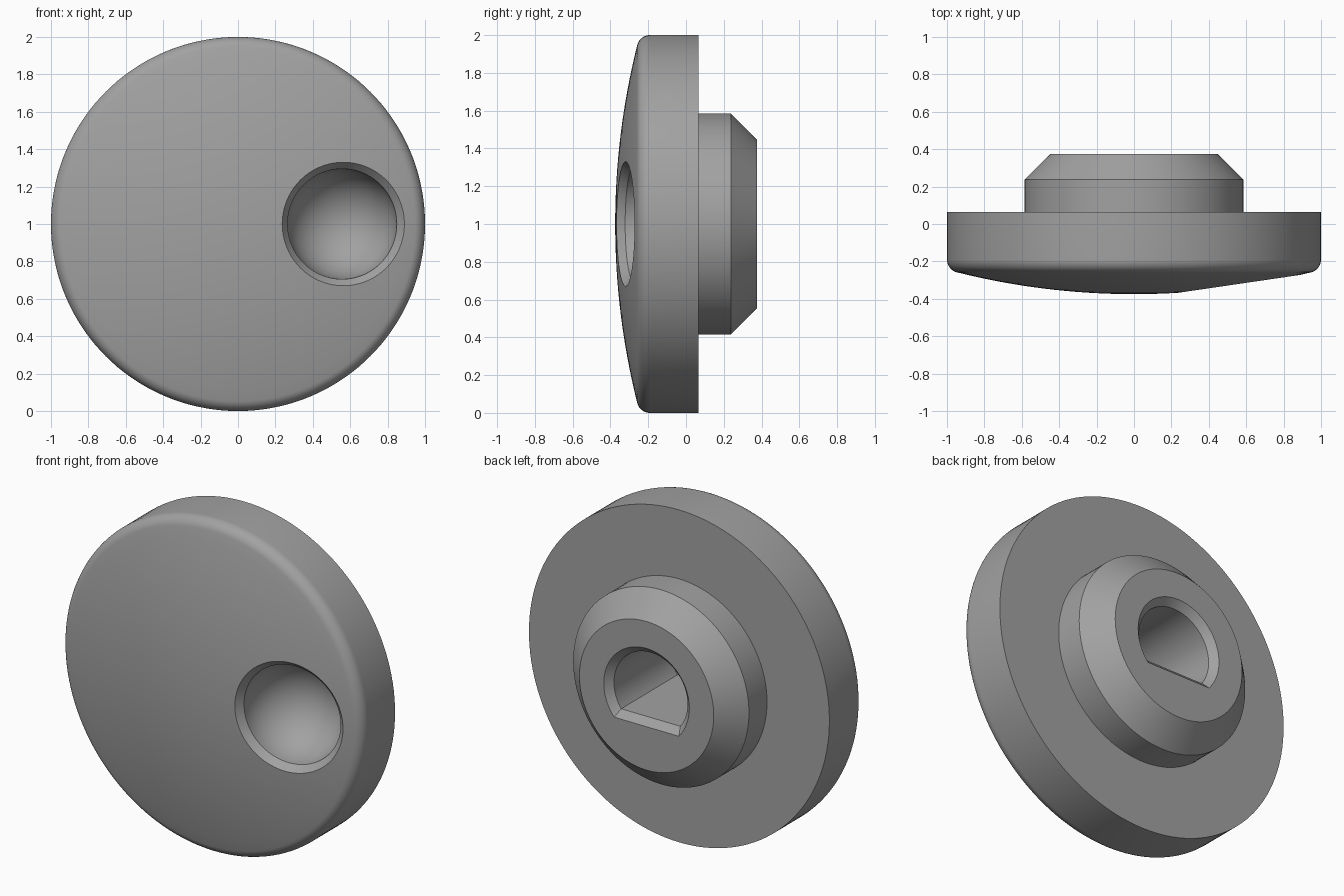
import bpy, bmesh, math
from mathutils import Matrix, Vector

cube = bpy.data.objects.get("Cube")
if cube:
    bpy.data.objects.remove(cube, do_unlink=True)

grey = bpy.data.materials.new("satin grey")
grey.use_nodes = True
colour = (0.36, 0.36, 0.36, 1)
grey.diffuse_color = colour
grey.node_tree.nodes["Principled BSDF"].inputs["Base Color"].default_value = colour

CENTRE = Vector((0, 0, 1))
BACKWARD = Matrix.Rotation(-math.pi / 2, 4, 'X')   # local z -> +y


def arc(cr, ch, radius, start, end, steps):
    """Profile points (radius, height) along a circular arc, angles in degrees."""
    angles = [math.radians(start + (end - start) * i / steps) for i in range(steps + 1)]
    return [(cr + radius * math.cos(a), ch + radius * math.sin(a)) for a in angles]


def make_object(name, bm, matrix):
    bmesh.ops.remove_doubles(bm, verts=bm.verts, dist=1e-5)
    bmesh.ops.recalc_face_normals(bm, faces=bm.faces)
    bm.transform(matrix)
    mesh = bpy.data.meshes.new(name)
    bm.to_mesh(mesh)
    bm.free()
    mesh.materials.append(grey)
    obj = bpy.data.objects.new(name, mesh)
    bpy.context.collection.objects.link(obj)
    return obj


def lathe(name, profile, matrix, segments=144):
    bm = bmesh.new()
    verts = [bm.verts.new((r, 0, h)) for r, h in profile]
    edges = [bm.edges.new(pair) for pair in zip(verts, verts[1:])]
    bmesh.ops.spin(bm, geom=verts + edges, axis=(0, 0, 1), cent=(0, 0, 0),
                   angle=math.tau, steps=segments, use_merge=False)
    return make_object(name, bm, matrix)


def d_loft(name, sections, matrix, steps=64):
    """Loft of D-shaped sections: (radius, flat distance, height)."""
    bm = bmesh.new()
    rings = []
    for radius, flat, h in sections:
        a = math.degrees(math.asin(flat / radius))
        rings.append([bm.verts.new((x, z, h)) for x, z in arc(0, 0, radius, -a, 180 + a, steps)])
    for low, high in zip(rings, rings[1:]):
        for i in range(len(low)):
            j = (i + 1) % len(low)
            bm.faces.new((low[i], low[j], high[j], high[i]))
    bm.faces.new(rings[0])
    bm.faces.new(rings[-1])
    return make_object(name, bm, matrix)


# Knob body: domed face, rounded rim, flat back, chamfered hub
DOME_R, APEX, FILLET = 3.9, -0.375, 0.07
dome_centre = APEX + DOME_R
tilt = math.degrees(math.asin((1 - FILLET) / (DOME_R - FILLET)))
fillet_h = dome_centre - (DOME_R - FILLET) * math.cos(math.radians(tilt))
profile = arc(0, dome_centre, DOME_R, -90, -90 + tilt, 16)
profile += arc(1 - FILLET, fillet_h, FILLET, -90 + tilt, 0, 10)
profile += [(1, 0.065), (0.585, 0.065), (0.585, 0.237), (0.447, 0.375), (0, 0.375)]
body = lathe("knob_body", profile, Matrix.Translation(CENTRE) @ BACKWARD)

# Finger dimple: spherical bowl with a chamfered lip, square to the dome
lean = math.asin(0.565 / DOME_R)
seat = Vector((0.565, dome_centre - DOME_R * math.cos(lean), 1))
lip = 0.055
bowl = [(0, -0.12), (0.445, -0.12), (0.295, lip)] + arc(0, lip, 0.295, 0, 90, 20)
dimple = lathe("dimple_cutter", bowl,
               Matrix.Translation(seat) @ Matrix.Rotation(lean, 4, 'Z') @ BACKWARD, 96)

# D-shaped shaft bore with a chamfered mouth, flat side down
to_back = Matrix.Translation(CENTRE) @ Matrix(((1, 0, 0, 0), (0, 0, 1, 0), (0, 1, 0, 0), (0, 0, 0, 1)))
bore = d_loft("bore_cutter", [(0.245, 0.146, -0.2), (0.245, 0.146, 0.335), (0.325, 0.226, 0.415)], to_back)
bm = bmesh.new()
bm.from_mesh(bore.data)
bmesh.ops.recalc_face_normals(bm, faces=bm.faces)
bm.to_mesh(bore.data)
bm.free()

# Cut both recesses out of the body
bpy.context.view_layer.objects.active = body
for cutter in (dimple, bore):
    cut = body.modifiers.new(cutter.name, 'BOOLEAN')
    cut.object = cutter
    cut.operation = 'DIFFERENCE'
    cut.solver = 'EXACT'
    bpy.ops.object.modifier_apply(modifier=cut.name)
    bpy.data.objects.remove(cutter, do_unlink=True)

bpy.ops.object.select_all(action='DESELECT')
body.select_set(True)
bpy.ops.object.shade_smooth_by_angle(angle=math.radians(25))
